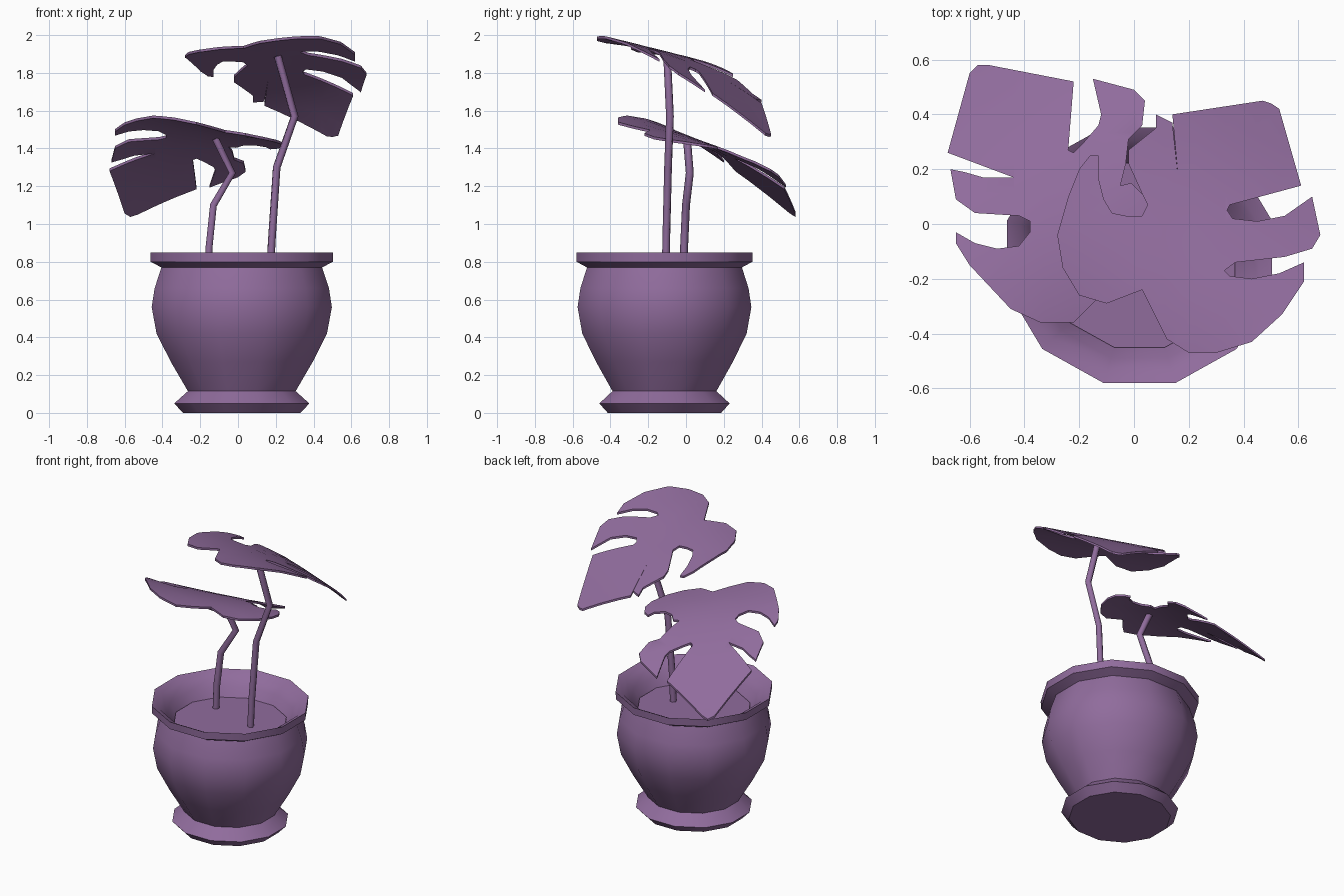
import bpy
import bmesh
import math
from mathutils import Vector

cube = bpy.data.objects.get("Cube")
if cube:
    bpy.data.objects.remove(cube, do_unlink=True)

plum = bpy.data.materials.new("plum")
plum.use_nodes = True
plum.diffuse_color = (0.28, 0.15, 0.335, 1)
plum.node_tree.nodes["Principled BSDF"].inputs["Base Color"].default_value = plum.diffuse_color


def add_object(name, bm, angle):
    """Turn a bmesh into a smooth-shaded object with sharp creases."""
    bmesh.ops.recalc_face_normals(bm, faces=bm.faces)
    mesh = bpy.data.meshes.new(name)
    bm.to_mesh(mesh)
    bm.free()
    mesh.materials.append(plum)
    obj = bpy.data.objects.new(name, mesh)
    bpy.context.collection.objects.link(obj)
    bpy.ops.object.select_all(action="DESELECT")
    obj.select_set(True)
    bpy.context.view_layer.objects.active = obj
    bpy.ops.object.shade_smooth_by_angle(angle=math.radians(angle))
    return obj


def lathe(name, profile, centre, sides=12, stretch=1.037):
    """Revolve (half width, height) points, closing both ends with a face."""
    bm = bmesh.new()
    rings = []
    for half, z in profile:
        radius = half / math.cos(math.pi / sides)
        ring = []
        for i in range(sides):
            a = 2 * math.pi * (i + 0.5) / sides
            ring.append(bm.verts.new((centre[0] + stretch * radius * math.cos(a),
                                      centre[1] + radius * math.sin(a), z)))
        rings.append(ring)
    for low, high in zip(rings, rings[1:]):
        for i in range(sides):
            j = (i + 1) % sides
            bm.faces.new((low[i], low[j], high[j], high[i]))
    bm.faces.new(rings[0])
    bm.faces.new(rings[-1])
    return add_object(name, bm, 33)


def stem(name, path, radius=0.021):
    """Bent round stalk swept along a path."""
    curve = bpy.data.curves.new(name, "CURVE")
    curve.dimensions = "3D"
    curve.bevel_depth = radius
    curve.bevel_resolution = 1
    curve.use_fill_caps = True
    spline = curve.splines.new("POLY")
    spline.points.add(len(path) - 1)
    for point, co in zip(spline.points, path):
        point.co = (*co, 1)
    spline.use_smooth = True
    curve.materials.append(plum)
    obj = bpy.data.objects.new(name, curve)
    bpy.context.collection.objects.link(obj)
    return obj


def leaf(name, outline, centre, side, bend):
    """Thin blade: outline in hundredths, sliced, then draped on a curved sheet."""
    bm = bmesh.new()
    bm.faces.new([bm.verts.new((x / 100, y / 100, 0)) for x, y in outline])
    for axis in (Vector((1, 0, 0)), Vector((0, 1, 0))):
        for step in range(-6, 7):
            bmesh.ops.bisect_plane(bm, geom=bm.verts[:] + bm.edges[:] + bm.faces[:],
                                   plane_co=axis * (step * 0.11 + 0.003), plane_no=axis)
    bmesh.ops.triangulate(bm, faces=bm.faces[:])
    a, b, c, d, e = bend
    for v in bm.verts:
        x = side * (v.co.x - centre[0])
        y = v.co.y - centre[1]
        v.co.z = centre[2] + a * x + b * y + c * x * x + d * x * y + e * y * y
    bmesh.ops.recalc_face_normals(bm, faces=bm.faces)
    if sum(f.normal.z for f in bm.faces) < 0:
        bmesh.ops.reverse_faces(bm, faces=bm.faces[:])
    # Give the blade its thickness downwards
    top = bm.faces[:]
    rim = [edge for edge in bm.edges if edge.is_boundary]
    lower = {v: bm.verts.new(v.co - Vector((0, 0, 0.014))) for v in bm.verts[:]}
    for f in top:
        bm.faces.new([lower[v] for v in reversed(f.verts)])
    for edge in rim:
        p, q = edge.verts
        bm.faces.new((p, q, lower[q], lower[p]))
    return add_object(name, bm, 40)


# Pot: foot, belly, flared rim, sloping inner wall down to the soil
pot_centre = (0.02, -0.114)
lathe("pot", [(.30, 0), (.345, .05), (.275, .115), (.362, .27), (.435, .42),
              (.46, .56), (.445, .66), (.41, .77), (.465, .80), (.467, .85),
              (.42, .825), (.375, .77), (.336, .70)], pot_centre)
lathe("soil", [(.33, .69), (.336, .715)], pot_centre)

# Stalks
stem("tall_stem", [(.17, -.107, .70), (.178, -.105, .90), (.205, -.095, 1.3),
                   (.30, -.085, 1.57), (.21, -.10, 1.89)])
stem("short_stem", [(-.16, -.01, .70), (-.153, -.01, .88), (-.13, 0, 1.1),
                    (-.03, .02, 1.27), (-.12, .005, 1.452)])

# Leaf blades with split lobes
upper_outline = [
    (16, 18), (14, 40), (47, 45), (50, 44), (53, 42), (61, 14), (35, 7), (34, 5),
    (36, 2), (45, 1), (55, 3), (65, 10), (68, -4), (65, -9), (55, -12), (37, -14),
    (33, -17), (35, -19), (43, -20), (53, -18), (62, -14), (62, -21), (54, -33),
    (43, -43), (30, -47), (20, -47), (12, -42), (3, -24), (-10, -29), (-20, -26),
    (-26, -16), (-28, -4), (-24, 10), (-20, 20), (-16, 25), (-13, 25), (-13, 17),
    (-11, 9), (-8, 4), (-3, 3), (3, 3), (5, 7), (3, 11), (-2, 22), (-2, 27),
    (8, 35), (8, 40), (14, 37)]
leaf("upper_leaf", upper_outline, (0.21, -0.1, 1.905), 1, (-.07, -.366, -.15, -.5, -.416))

lower_outline = [
    (-24, 27), (-22, 52), (-53, 58), (-57, 58), (-60, 55), (-68, 26), (-44, 17),
    (-55, 17), (-62, 19), (-67, 20), (-65, 9), (-58, 4), (-42, 3), (-38, 1),
    (-38, -3), (-42, -8), (-50, -9), (-58, -7), (-65, -3), (-65, -7), (-60, -15),
    (-45, -31), (-34, -36), (-22, -36), (-14, -28), (-7, -19), (4, -22), (13, -17),
    (20, -8), (24, 3), (24, 10), (21, 15), (17, 17), (15, 13), (9, 10), (3, 11),
    (-1, 15), (-5, 14), (-3, 22), (-2, 31), (3, 36), (4, 45), (0, 49), (-15, 53),
    (-12, 40), (-13, 36), (-19, 29), (-22, 26)]
leaf("lower_leaf", lower_outline, (-0.12, 0.005, 1.465), -1, (.05, -.282, -.1, -.5, -.377))
